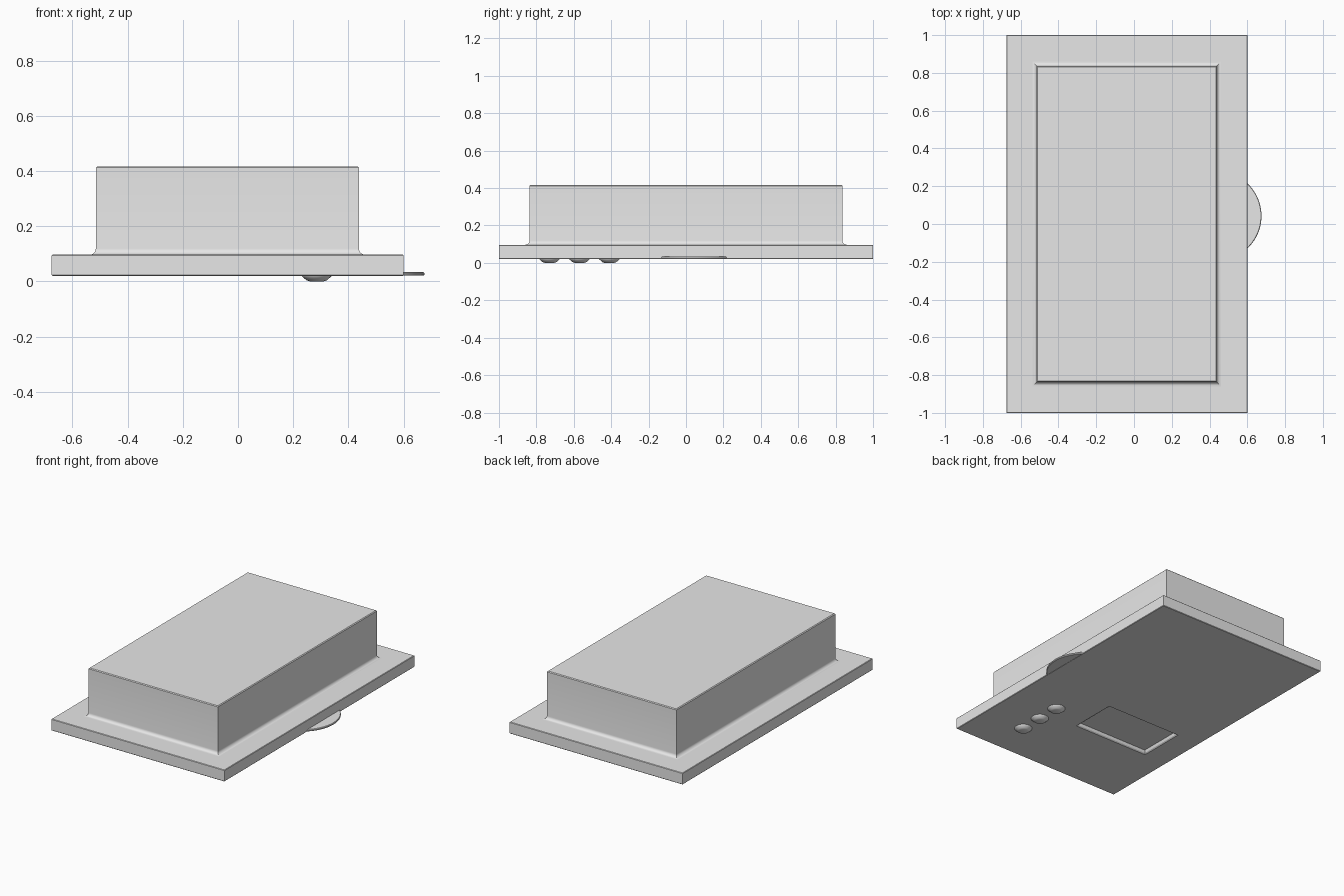
import bpy, bmesh, math

cube = bpy.data.objects.get("Cube")
if cube:
    bpy.data.objects.remove(cube, do_unlink=True)

grey = bpy.data.materials.new("plain_grey")
grey.use_nodes = True
colour = (0.8, 0.8, 0.8, 1)
grey.diffuse_color = colour
grey.node_tree.nodes["Principled BSDF"].inputs["Base Color"].default_value = colour


def rect(x0, x1, y0, y1, z, grow=0.0):
    return [(x0 - grow, y0 - grow, z), (x1 + grow, y0 - grow, z),
            (x1 + grow, y1 + grow, z), (x0 - grow, y1 + grow, z)]


def circle(x, y, z, r, n=24):
    return [(x + r * math.cos(math.tau * i / n), y + r * math.sin(math.tau * i / n), z)
            for i in range(n)]


def loft(name, rings, smooth=30):
    """Skin matching rings of points and cap both ends."""
    bm = bmesh.new()
    loops = [[bm.verts.new(p) for p in ring] for ring in rings]
    for a, b in zip(loops, loops[1:]):
        for i in range(len(a)):
            j = (i + 1) % len(a)
            bm.faces.new((a[i], a[j], b[j], b[i]))
    bm.faces.new(loops[0])
    bm.faces.new(loops[-1])
    bmesh.ops.recalc_face_normals(bm, faces=bm.faces)
    mesh = bpy.data.meshes.new(name)
    bm.to_mesh(mesh)
    bm.free()
    mesh.materials.append(grey)
    obj = bpy.data.objects.new(name, mesh)
    bpy.context.collection.objects.link(obj)
    bpy.ops.object.select_all(action='DESELECT')
    obj.select_set(True)
    bpy.context.view_layer.objects.active = obj
    bpy.ops.object.shade_smooth_by_angle(angle=math.radians(smooth))
    return obj


# Wide face plate with a recessed window in its underside
PLATE = (-0.675, 0.6, -1.0, 1.0)
WINDOW = (-0.49, 0.04, -0.48, -0.19)
LOW, HIGH, EDGE = 0.02, 0.097, 0.003
loft("face_plate", [
    rect(*WINDOW, LOW + 0.022),
    rect(*WINDOW, LOW + 0.006, 0.006),
    rect(*WINDOW, LOW, 0.014),
    rect(*PLATE, LOW, -EDGE),
    rect(*PLATE, LOW + EDGE),
    rect(*PLATE, HIGH - EDGE),
    rect(*PLATE, HIGH, -EDGE),
])

# Tall housing with a concave fillet where it meets the plate
HOUSING = (-0.515, 0.438, -0.837, 0.837)
TOP, FILLET, STEPS = 0.417, 0.022, 6
rings = [rect(*HOUSING, HIGH - 0.02, FILLET)]
for i in range(STEPS + 1):
    a = math.pi / 2 * i / STEPS
    rings.append(rect(*HOUSING, HIGH + FILLET * (1 - math.cos(a)),
                      FILLET * (1 - math.sin(a))))
rings += [rect(*HOUSING, TOP - 0.005), rect(*HOUSING, TOP, -0.005)]
loft("housing", rings)

# Three round buttons under the plate
for n in range(3):
    y = -0.73 + 0.16 * n
    loft(f"button_{n + 1}", [circle(0.285, y, z, r) for z, r in
         ((0.025, 0.056), (0.02, 0.055), (0.012, 0.046), (0.004, 0.037), (0, 0.025))], 50)

# Thin curved tab on the left edge
CX, CY, R = 0.438, 0.043, 0.237
half = math.acos((0.595 - CX) / R)


def arc(z, r):
    return [(CX + r * math.cos(t), CY + r * math.sin(t), z)
            for t in (half * (i / 12 - 1) for i in range(25))]


loft("edge_tab", [arc(0.021, R - 0.003), arc(0.024, R),
                  arc(0.031, R), arc(0.034, R - 0.003)])
